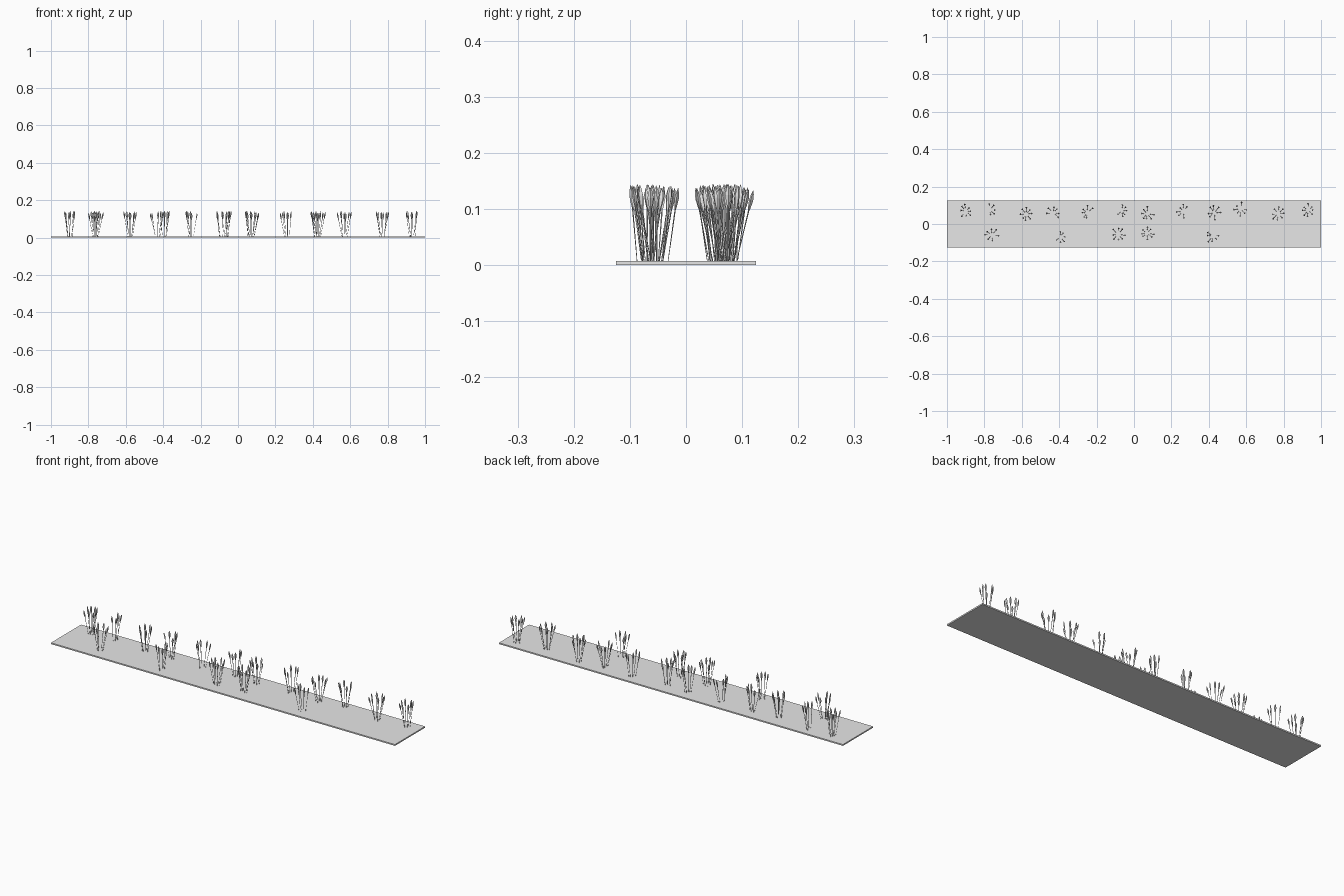
import bpy, bmesh, math, random
from mathutils import Vector

random.seed(4)
if "Cube" in bpy.data.objects:
    bpy.data.objects.remove(bpy.data.objects["Cube"], do_unlink=True)

grey = bpy.data.materials.new("plain_grey")
grey.use_nodes = True
grey.diffuse_color = (0.8, 0.8, 0.8, 1)
grey.node_tree.nodes["Principled BSDF"].inputs["Base Color"].default_value = (0.8, 0.8, 0.8, 1)


def finish(bm, name):
    bmesh.ops.recalc_face_normals(bm, faces=bm.faces)
    mesh = bpy.data.meshes.new(name)
    bm.to_mesh(mesh)
    bm.free()
    mesh.materials.append(grey)
    obj = bpy.data.objects.new(name, mesh)
    bpy.context.collection.objects.link(obj)


# Position along the stalk and half width: thin stem, then a pointed ear
PROFILE = [(0, 0.0008), (0.7, 0.0016), (0.76, 0.0035), (0.86, 0.0055), (0.94, 0.0035), (1, 0.0004)]


def add_stalk(bm, base, tip, twist):
    axis = tip - base
    side = axis.cross(Vector((math.cos(twist), math.sin(twist), 0))).normalized()
    other = axis.cross(side).normalized()
    rings = []
    for t, r in PROFILE:
        c = base + axis * t
        corners = (side * r, other * r * 0.7, -side * r, -other * r * 0.7)
        rings.append([bm.verts.new(c + d) for d in corners])
    for low, high in zip(rings, rings[1:]):
        for i in range(4):
            j = (i + 1) % 4
            bm.faces.new((low[i], low[j], high[j], high[i]))
    bm.faces.new(rings[0])
    bm.faces.new(rings[-1])


def add_tuft(name, x, y, first, count):
    """Stalks splay outwards in a ring of eight places."""
    bm = bmesh.new()
    for k in range(count):
        a = (first + k + random.uniform(-0.2, 0.2)) * math.tau / 8
        out = Vector((math.cos(a), math.sin(a), 0))
        spread = random.uniform(0.026, 0.042)
        height = 0.145 - (spread - 0.026) * 0.8
        base = Vector((x, y, 0.006)) + out * random.uniform(0.010, 0.018)
        tip = Vector((x, y, height)) + out * spread
        add_stalk(bm, base, tip, a)
    finish(bm, name)


# Ground slab
bm = bmesh.new()
bmesh.ops.create_cube(bm, size=1)
for v in bm.verts:
    v.co = (v.co.x * 2, v.co.y * 0.25, (v.co.z + 0.5) * 0.007)
finish(bm, "ground_slab")

# Tufts: x, y, first place in the ring, number of stalks
BACK = [(-0.90, 0.07, 0, 8), (-0.77, 0.075, 6, 5), (-0.577, 0.053, 0, 8), (-0.43, 0.06, 7, 6),
        (-0.25, 0.06, 1, 6), (-0.065, 0.07, 5, 6), (0.07, 0.055, 2, 7), (0.265, 0.068, 1, 6),
        (0.43, 0.06, 0, 7), (0.57, 0.08, 2, 7), (0.77, 0.055, 0, 8), (0.93, 0.073, 0, 8)]
FRONT = [(-0.76, -0.06, 0, 7), (-0.395, -0.07, 5, 6), (-0.085, -0.055, 0, 8),
         (0.07, -0.05, 1, 8), (0.42, -0.065, 3, 6)]
for row, tufts in (("back", BACK), ("front", FRONT)):
    for n, tuft in enumerate(tufts, 1):
        add_tuft(f"{row}_tuft_{n}", *tuft)
